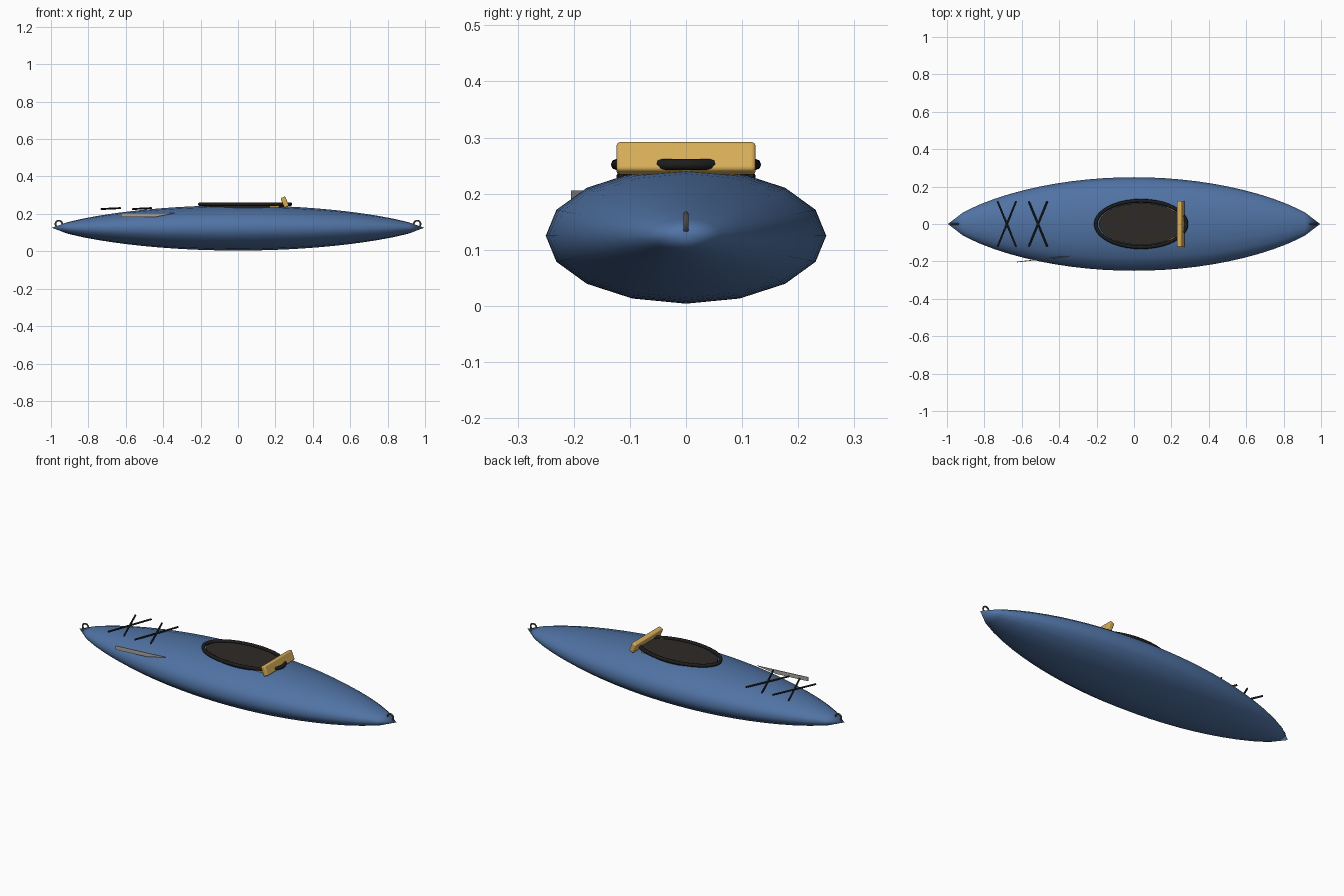
import bpy, bmesh, math
from mathutils import Vector

if "Cube" in bpy.data.objects:
    bpy.data.objects.remove(bpy.data.objects["Cube"])


def material(name, rgb):
    m = bpy.data.materials.new(name)
    m.diffuse_color = (*rgb, 1)
    m.use_nodes = True
    m.node_tree.nodes["Principled BSDF"].inputs["Base Color"].default_value = m.diffuse_color
    return m


BLUE = material("blue_shell", (0.08, 0.17, 0.37))
DARK = material("dark_lining", (0.028, 0.023, 0.019))
BLACK = material("black_cord", (0.012, 0.012, 0.012))
GOLD = material("gold_pad", (0.68, 0.42, 0.10))
GREY = material("grey_trim", (0.40, 0.38, 0.35))
LOOP = material("loop_metal", (0.12, 0.11, 0.10))


def finish(ob, name, mat, angle=40):
    ob.name = name
    ob.data.materials.append(mat)
    bpy.ops.object.select_all(action='DESELECT')
    ob.select_set(True)
    bpy.context.view_layer.objects.active = ob
    bpy.ops.object.shade_smooth_by_angle(angle=math.radians(angle))
    return ob


def from_bmesh(bm, name, mat, angle=40):
    bmesh.ops.recalc_face_normals(bm, faces=bm.faces)
    me = bpy.data.meshes.new(name)
    bm.to_mesh(me)
    bm.free()
    ob = bpy.data.objects.new(name, me)
    bpy.context.collection.objects.link(ob)
    return finish(ob, name, mat, angle)


def box(name, loc, size, mat, bevel, tilt=0):
    bpy.ops.mesh.primitive_cube_add(size=1, location=loc, rotation=(0, tilt, 0))
    ob = bpy.context.object
    ob.scale = size
    bpy.ops.object.transform_apply(location=False, rotation=False, scale=True)
    mod = ob.modifiers.new("bevel", 'BEVEL')
    mod.width, mod.segments = bevel, 3
    return finish(ob, name, mat)


def rod(name, a, b, r, mat):
    a, b = Vector(a), Vector(b)
    bpy.ops.mesh.primitive_cylinder_add(vertices=8, radius=r, depth=(b - a).length, location=(a + b) / 2)
    ob = bpy.context.object
    ob.rotation_euler = (b - a).to_track_quat('Z', 'Y').to_euler()
    return finish(ob, name, mat, 50)


# hull: 16-sided elliptical sections tapering to a point at both ends
SIDES, HALF = 16, 12
bm = bmesh.new()
rings = []
for i in range(-HALF + 1, HALF):
    x = i / HALF * 0.995
    k = (1 - (i / HALF) ** 2) ** 0.75
    rings.append([bm.verts.new((x, 0.25 * k * math.cos(2 * math.pi * j / SIDES),
                                0.125 + 0.121 * k * math.sin(2 * math.pi * j / SIDES)))
                  for j in range(SIDES)])
for r0, r1 in zip(rings, rings[1:]):
    for j in range(SIDES):
        n = (j + 1) % SIDES
        bm.faces.new((r0[j], r0[n], r1[n], r1[j]))
for ring, x in ((rings[0], -0.995), (rings[-1], 0.995)):
    tip = bm.verts.new((x, 0, 0.126))
    for j in range(SIDES):
        bm.faces.new((ring[j], ring[(j + 1) % SIDES], tip))
from_bmesh(bm, "hull", BLUE, 60)

# cockpit opening and its raised oval rim
CX = 0.038
bpy.ops.mesh.primitive_cylinder_add(vertices=40, radius=1, depth=1, location=(CX, 0, 0.238))
disc = bpy.context.object
disc.scale = (0.226, 0.112, 0.026)
finish(disc, "cockpit_well", DARK)

bm = bmesh.new()
N, M = 40, 8
rows = []
for i in range(N):
    a = 2 * math.pi * i / N
    row = []
    for j in range(M):
        b = 2 * math.pi * j / M
        d = 0.010 * math.cos(b)
        row.append(bm.verts.new((CX + (0.242 + d) * math.cos(a), (0.124 + d) * math.sin(a),
                                 0.252 + 0.010 * math.sin(b))))
    rows.append(row)
for i in range(N):
    for j in range(M):
        p, q, n = rows[i], rows[(i + 1) % N], (j + 1) % M
        bm.faces.new((p[j], q[j], q[n], p[n]))
from_bmesh(bm, "cockpit_rim", BLACK, 60)

# seat pan and tilted backrest
box("seat_pan", (0.12, 0, 0.239), (0.20, 0.18, 0.022), GOLD, 0.006)
box("backrest", (0.25, 0, 0.263), (0.028, 0.248, 0.056), GOLD, 0.007, math.radians(-22))

# crossed deck cords
for n, x in enumerate((-0.68, -0.513)):
    for s in (-1, 1):
        rod(f"deck_cord_{n}_{s}", (x - 0.05, -0.122 * s, 0.226), (x + 0.05, 0.122 * s, 0.231), 0.005, BLACK)

# grab loops at bow and stern
for s, name in ((-1, "bow_loop"), (1, "stern_loop")):
    bpy.ops.mesh.primitive_torus_add(major_radius=0.018, minor_radius=0.0045, major_segments=20,
                                     minor_segments=8, location=(0.958 * s, 0, 0.146),
                                     rotation=(math.pi / 2, 0, 0))
    finish(bpy.context.object, name, LOOP)

# pointed trim plate on the front side
bm = bmesh.new()
outline = [(-0.625, 0.184), (-0.44, 0.184), (-0.325, 0.206), (-0.625, 0.206)]
sides = [[bm.verts.new((x, -0.203 + (x + 0.625) * 0.115 + o, z)) for x, z in outline]
         for o in (-0.002, 0.002)]
for f in sides:
    bm.faces.new(f)
for j in range(4):
    n = (j + 1) % 4
    bm.faces.new((sides[0][j], sides[0][n], sides[1][n], sides[1][j]))
from_bmesh(bm, "side_trim", GREY, 30)
